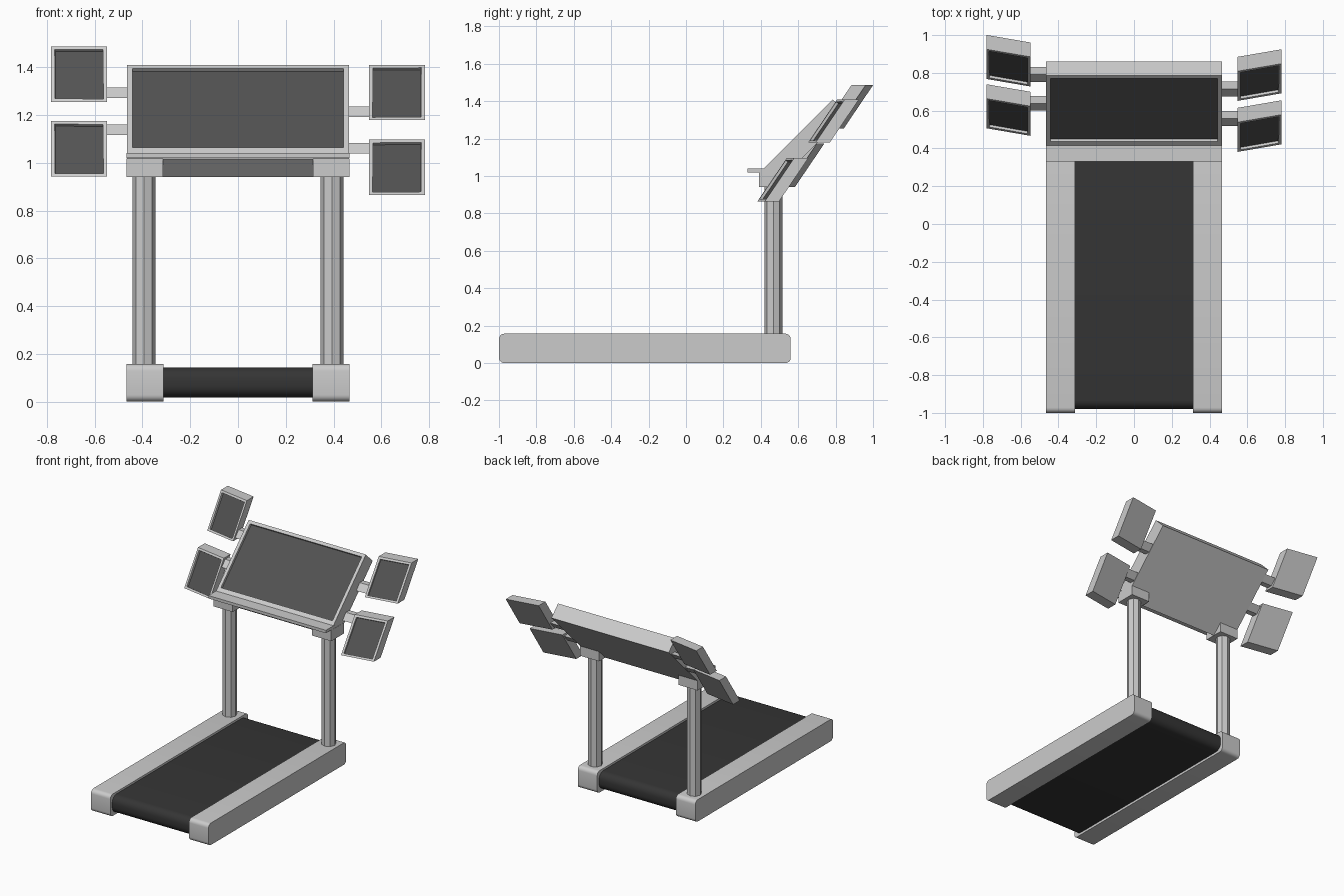
import bpy, bmesh
from mathutils import Vector

if "Cube" in bpy.data.objects:
    bpy.data.objects.remove(bpy.data.objects["Cube"])


def material(name, v):
    m = bpy.data.materials.new(name)
    m.diffuse_color = (v, v, v, 1)
    m.use_nodes = True
    m.node_tree.nodes["Principled BSDF"].inputs["Base Color"].default_value = m.diffuse_color
    return m


GREY = material("grey_plastic", 0.8)
GLASS = material("dark_screen", 0.085)
RUBBER = material("belt_rubber", 0.035)


def finish(name, bm, *mats):
    bmesh.ops.recalc_face_normals(bm, faces=bm.faces)
    me = bpy.data.meshes.new(name)
    bm.to_mesh(me)
    bm.free()
    ob = bpy.data.objects.new(name, me)
    bpy.context.collection.objects.link(ob)
    for m in mats:
        me.materials.append(m)
    return ob


def prism(name, x0, x1, profile, skew=0.0, radius=0.0, mat=GREY, screen=None):
    """Extrude a (y, z) profile from x0 to x1; skew slides the x1 end in y.
    screen = (border, extra bottom border, depth) recesses the first side."""
    bm = bmesh.new()
    a = [bm.verts.new((x0, y, z)) for y, z in profile]
    b = [bm.verts.new((x1, y + skew, z)) for y, z in profile]
    n = len(profile)
    bm.faces.new(a)
    bm.faces.new(b[::-1])
    sides = [bm.faces.new((a[i], b[i], b[(i + 1) % n], a[(i + 1) % n])) for i in range(n)]
    bmesh.ops.recalc_face_normals(bm, faces=bm.faces)
    if radius:
        edges = [e for e in bm.edges if abs(e.verts[0].co.x - e.verts[1].co.x) > 1e-4]
        bmesh.ops.bevel(bm, geom=edges, offset=radius, segments=5, profile=0.5, affect='EDGES')
    if screen:
        border, extra, depth = screen
        f = sides[0]
        up = Vector((0, profile[1][0] - profile[0][0], profile[1][1] - profile[0][1])).normalized()
        bmesh.ops.inset_individual(bm, faces=[f], thickness=border)
        for v in sorted(f.verts, key=lambda v: v.co.z)[:2]:
            v.co += up * extra
        bmesh.ops.inset_individual(bm, faces=[f], thickness=0.0003, depth=-depth)
        f.material_index = 1
    ob = finish(name, bm, mat, GLASS) if screen else finish(name, bm, mat)
    if radius:
        bpy.context.view_layer.objects.active = ob
        ob.select_set(True)
        bpy.ops.object.shade_smooth_by_angle()
        ob.select_set(False)
    return ob


def rect(y0, y1, z0, z1):
    return [(y0, z0), (y0, z1), (y1, z1), (y1, z0)]


def slanted(y, z, rise, run, depth):
    return [(y, z), (y + run, z + rise), (y + run + depth, z + rise), (y + depth, z)]


# running belt
prism("running_belt", -0.315, 0.315, rect(-0.98, 0.54, 0.017, 0.142), radius=0.05, mat=RUBBER)

# side rails, posts and post brackets
for s, side in ((-1, "left"), (1, "right")):
    prism(side + "_rail", s * 0.312, s * 0.466, rect(-1.0, 0.56, 0.0, 0.157), radius=0.028)
    bm = bmesh.new()
    bmesh.ops.create_cone(bm, cap_ends=True, segments=8, radius1=0.048, radius2=0.048, depth=0.83)
    bmesh.ops.translate(bm, verts=bm.verts, vec=(s * 0.393, 0.467, 0.545))
    finish(side + "_post", bm, GREY)
    prism(side + "_post_bracket", s * 0.315, s * 0.466, rect(0.39, 0.535, 0.94, 1.018))

# main display leaning back 45 degrees, with the shelf below it
prism("main_display", -0.465, 0.465,
      [(0.39, 1.015), (0.785, 1.41), (0.86, 1.335), (0.465, 0.94)], screen=(0.032, 0.045, 0.017))
prism("front_shelf", -0.466, 0.466, rect(0.33, 0.43, 1.02, 1.041))

# side displays: side, inner front lower corner (y, z), arm corner (y, z)
SIDE_DISPLAYS = [
    ("left_upper", -1, 0.728, 1.255, 0.753, 1.27),
    ("left_lower", -1, 0.467, 0.942, 0.60, 1.117),
    ("right_upper", 1, 0.652, 1.178, 0.676, 1.192),
    ("right_lower", 1, 0.382, 0.865, 0.52, 1.038),
]
for name, s, y, z, ay, az in SIDE_DISPLAYS:
    prism(name + "_display", s * 0.549, s * 0.782, slanted(y, z, 0.232, 0.157, 0.076),
          skew=0.04, screen=(0.022, 0.0, 0.015))
    prism(name + "_arm", s * 0.45, s * 0.56, slanted(ay, az, 0.044, 0.038, 0.04))
